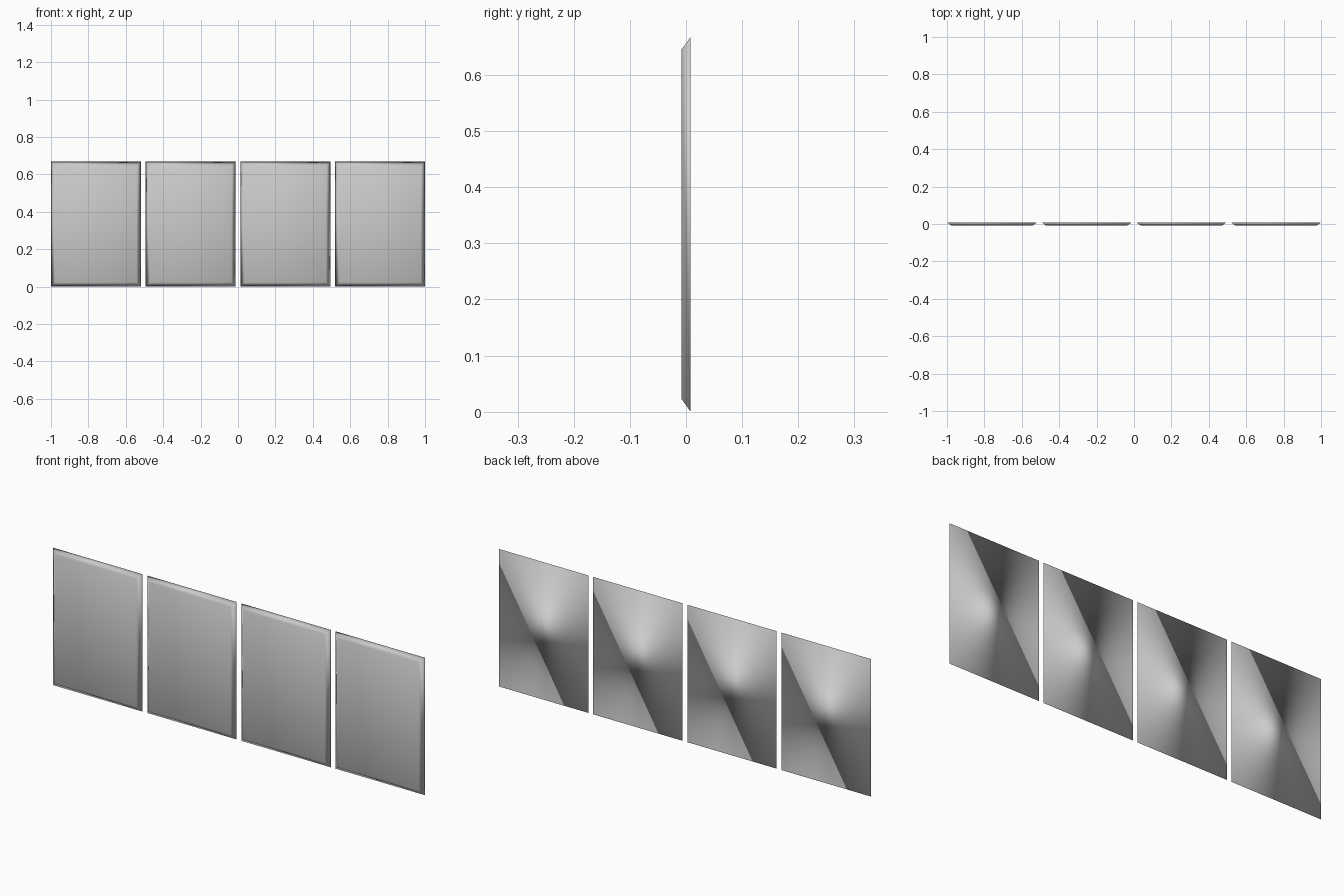
import bpy, bmesh

if "Cube" in bpy.data.objects:
    bpy.data.objects.remove(bpy.data.objects["Cube"])

COUNT = 4
WIDTH, HEIGHT, DEPTH = 0.481, 0.668, 0.0165
BEVEL = 0.023
PITCH = (2.0 - WIDTH) / (COUNT - 1)


def chamfered_panel_mesh():
    # Thin slab whose front face is inset, so all four edges slope back
    bm = bmesh.new()
    bmesh.ops.create_cube(bm, size=1.0)
    for v in bm.verts:
        inset = BEVEL if v.co.y < 0 else 0.0
        v.co.x *= WIDTH - 2 * inset
        v.co.z = v.co.z * (HEIGHT - 2 * inset) + HEIGHT / 2
        v.co.y *= DEPTH
    for f in bm.faces:
        f.smooth = True
    mesh = bpy.data.meshes.new("panel")
    bm.to_mesh(mesh)
    bm.free()
    return mesh


# Row of four identical panels with narrow gaps
mesh = chamfered_panel_mesh()
for i in range(COUNT):
    panel = bpy.data.objects.new(f"panel_{i + 1}", mesh)
    panel.location.x = -1 + WIDTH / 2 + i * PITCH
    bpy.context.collection.objects.link(panel)
